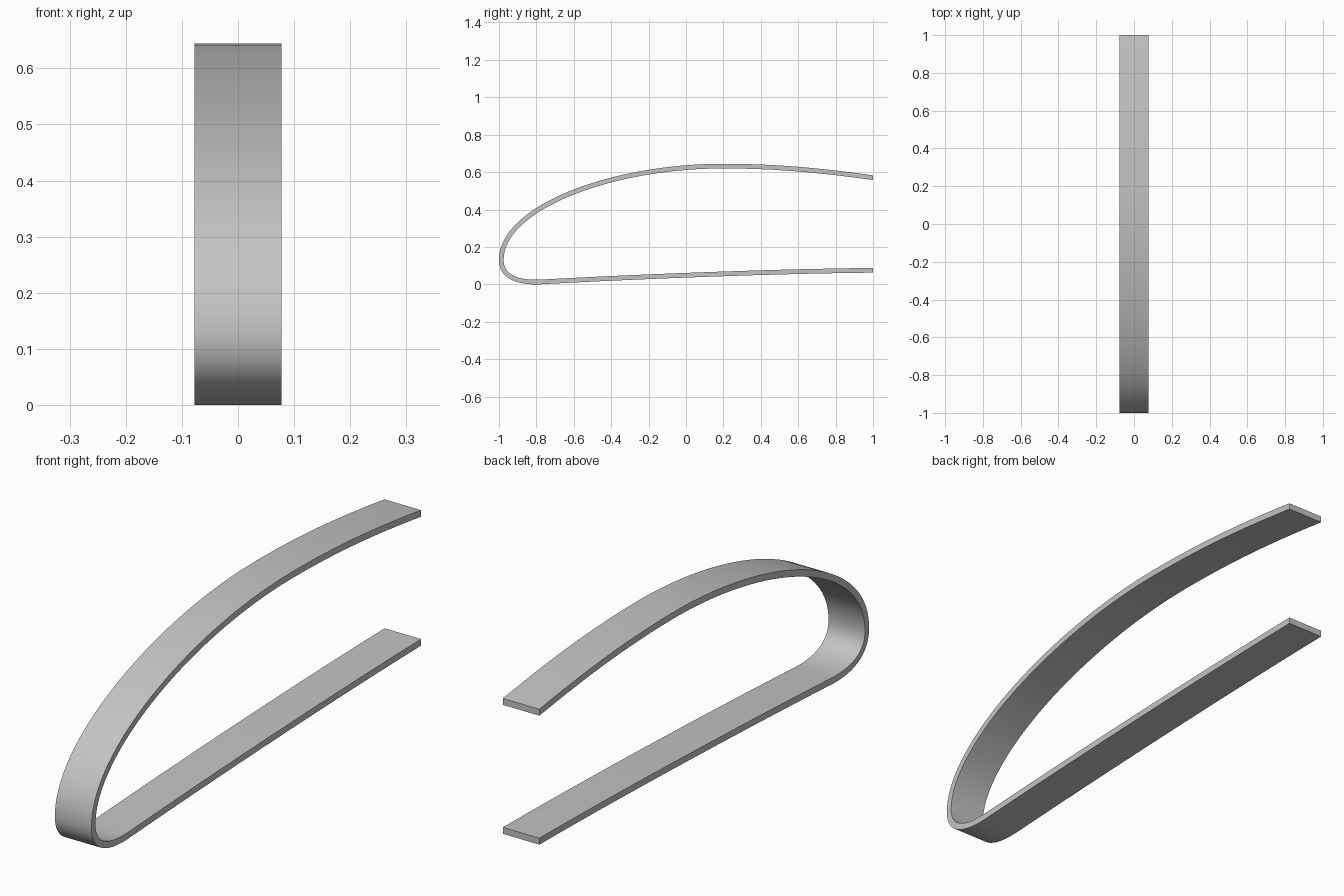
import bpy
import bmesh
from mathutils import Vector
from mathutils.geometry import interpolate_bezier

cube = bpy.data.objects.get("Cube")
if cube:
    bpy.data.objects.remove(cube)

WIDTH = 0.155
THICKNESS = 0.025

# Plain grey metal
metal = bpy.data.materials.new("grey metal")
metal.use_nodes = True
grey = (0.55, 0.55, 0.55, 1)
metal.diffuse_color = grey
metal.node_tree.nodes["Principled BSDF"].inputs["Base Color"].default_value = grey

# Centreline in (y, z): lower arm, tight front bend, rising arch, upper arm
segments = [
    ((1, 0.075), (0.4, 0.069), (-0.4, 0.034), (-0.78, 0.0125), 16),
    ((-0.78, 0.0125), (-0.88, 0.0085), (-0.9875, 0.03), (-0.9875, 0.13), 24),
    ((-0.9875, 0.13), (-0.9875, 0.41), (-0.4, 0.632), (0.2, 0.632), 40),
    ((0.2, 0.632), (0.5, 0.632), (0.75, 0.605), (1, 0.57), 16),
]
path = []
for a, b, c, d, count in segments:
    points = interpolate_bezier(Vector(a), Vector(b), Vector(c), Vector(d), count)
    path += points[1:] if path else points

# Flat strip along the centreline
bm = bmesh.new()
rows = [[bm.verts.new((x, p[0], p[1])) for x in (-WIDTH / 2, WIDTH / 2)] for p in path]
for (a, b), (c, d) in zip(rows, rows[1:]):
    bm.faces.new((a, b, d, c))
mesh = bpy.data.meshes.new("bent_strip")
bm.to_mesh(mesh)
bm.free()
mesh.materials.append(metal)

strip = bpy.data.objects.new("bent_strip", mesh)
bpy.context.collection.objects.link(strip)

# Even thickness on both sides of the centreline
solid = strip.modifiers.new("thickness", "SOLIDIFY")
solid.thickness = THICKNESS
solid.offset = 0
solid.use_even_offset = True

bpy.ops.object.select_all(action="DESELECT")
strip.select_set(True)
bpy.context.view_layer.objects.active = strip
bpy.ops.object.modifier_apply(modifier=solid.name)

# Trim the ends square
for v in mesh.vertices:
    if v.co.y > 0.99:
        v.co.y = 1

bpy.ops.object.shade_smooth_by_angle()
